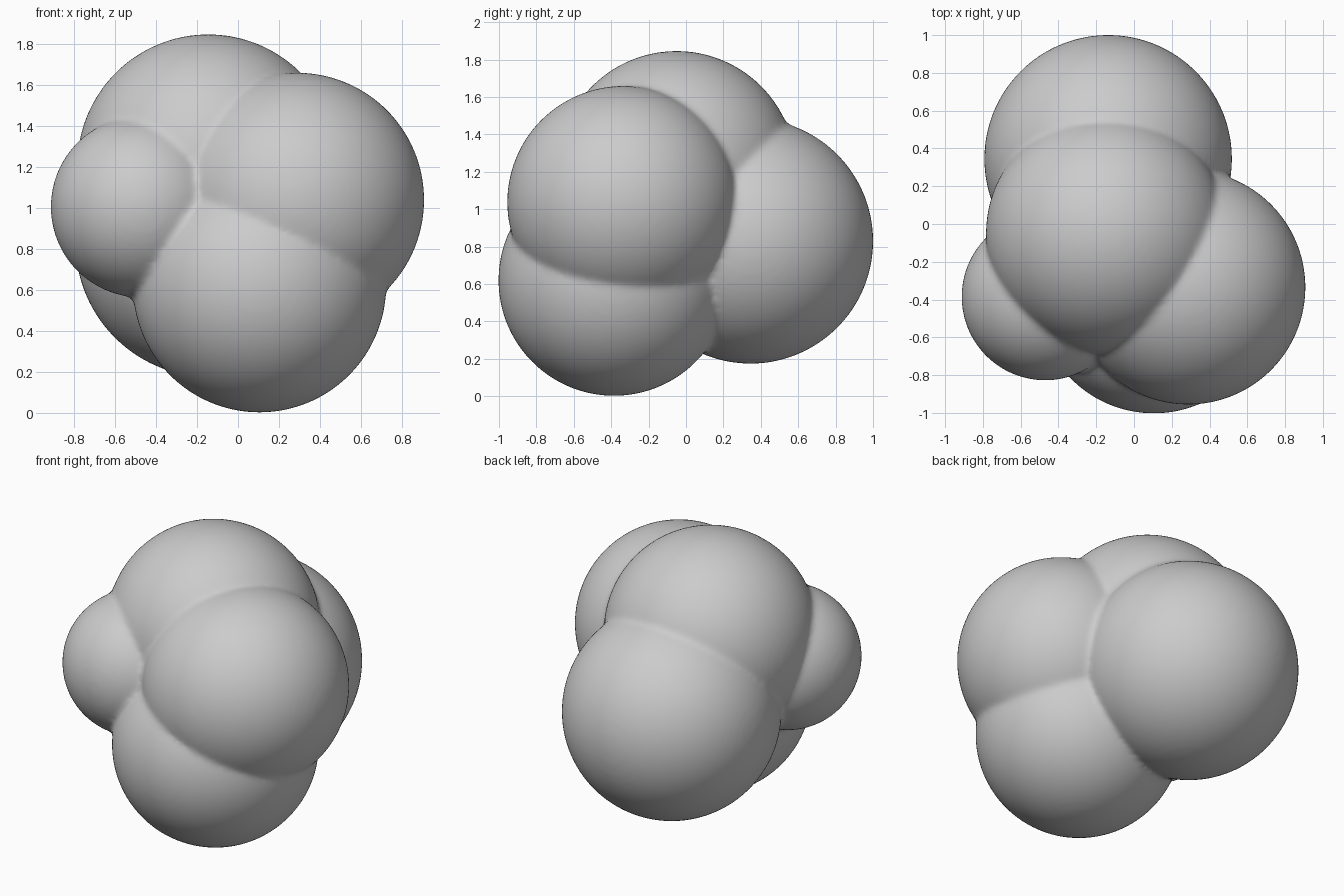
import bpy

if "Cube" in bpy.data.objects:
    bpy.data.objects.remove(bpy.data.objects["Cube"])

# Lobes: name, centre, radius
LOBES = [
    ("back_lobe", (-0.137, 0.345, 0.83), 0.656),
    ("top_lobe", (-0.145, -0.05, 1.207), 0.639),
    ("right_lobe", (0.287, -0.335, 1.038), 0.621),
    ("bottom_lobe", (0.105, -0.385, 0.62), 0.618),
    ("left_lobe", (-0.47, -0.385, 1.005), 0.443),
]


def add_lobe(name, centre, radius):
    bpy.ops.mesh.primitive_ico_sphere_add(subdivisions=5, radius=radius, location=centre)
    ob = bpy.context.object
    ob.name = name
    return ob


def apply_all(ob):
    bpy.ops.object.select_all(action='DESELECT')
    ob.select_set(True)
    bpy.context.view_layer.objects.active = ob
    for m in list(ob.modifiers):
        bpy.ops.object.modifier_apply(modifier=m.name)


# Fuse the lobes into one clump
parts = [add_lobe(*lobe) for lobe in LOBES]
clump = parts[0]
for part in parts[1:]:
    mod = clump.modifiers.new("union_" + part.name, 'BOOLEAN')
    mod.operation = 'UNION'
    mod.solver = 'EXACT'
    mod.object = part

# Even out the mesh and soften the creases
remesh = clump.modifiers.new("remesh", 'REMESH')
remesh.mode = 'VOXEL'
remesh.voxel_size = 0.018
soften = clump.modifiers.new("soften", 'SMOOTH')
soften.factor = 0.5
soften.iterations = 8
apply_all(clump)
for part in parts[1:]:
    bpy.data.objects.remove(part)

clump.name = "blob_cluster"
bpy.ops.object.shade_smooth()
